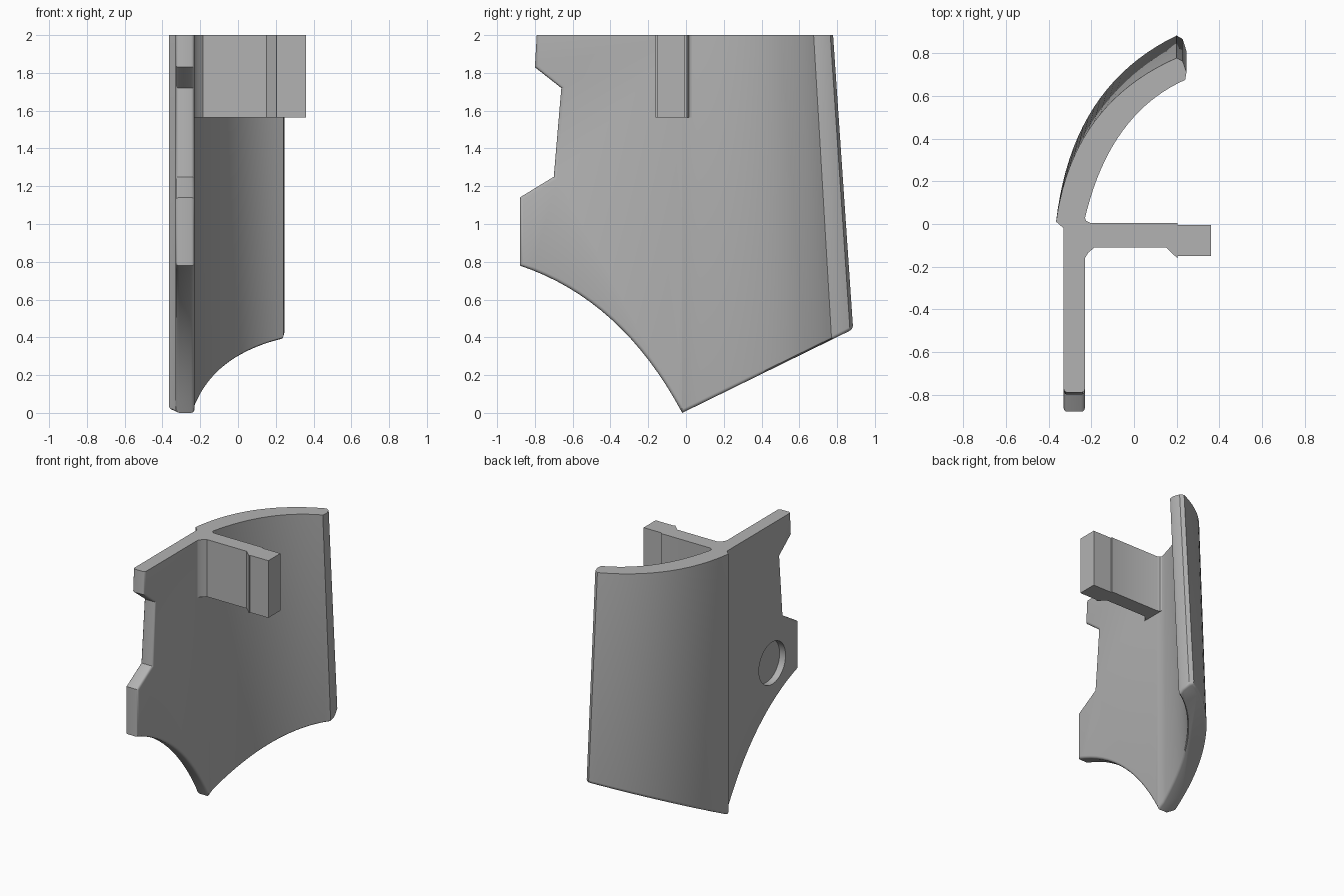
import bpy, bmesh
from mathutils import Vector

cube = bpy.data.objects.get("Cube")
if cube:
    bpy.data.objects.remove(cube, do_unlink=True)

grey = bpy.data.materials.new("plain_grey")
grey.use_nodes = True
colour = (0.45, 0.45, 0.45, 1)
grey.diffuse_color = colour
grey.node_tree.nodes["Principled BSDF"].inputs["Base Color"].default_value = colour

TOP = 2.0


def quad_curve(a, b, c, steps):
    """Points along a quadratic curve from a to c, pulled towards b."""
    a, b, c = Vector(a), Vector(b), Vector(c)
    ts = [i / steps for i in range(steps + 1)]
    return [a * (1 - t) ** 2 + b * 2 * t * (1 - t) + c * t * t for t in ts]


def solid(name, loop_a, loop_b, rounded=None, width=0.018):
    """Skin two matching outlines into a solid; round edges picked by a rule."""
    bm = bmesh.new()
    a = [bm.verts.new(p) for p in loop_a]
    b = [bm.verts.new(p) for p in loop_b]
    bm.faces.new(a)
    bm.faces.new(b[::-1])
    n = len(a)
    for i in range(n):
        j = (i + 1) % n
        bm.faces.new((a[j], a[i], b[i], b[j]))
    bmesh.ops.recalc_face_normals(bm, faces=bm.faces[:])
    if rounded:
        edges = [e for e in bm.edges if rounded(e.verts[0].co, e.verts[1].co)]
        bmesh.ops.bevel(bm, geom=edges, offset=width, segments=3,
                        profile=0.5, affect='EDGES', clamp_overlap=True)
    mesh = bpy.data.meshes.new(name)
    bm.to_mesh(mesh)
    bm.free()
    mesh.materials.append(grey)
    ob = bpy.data.objects.new(name, mesh)
    bpy.context.collection.objects.link(ob)
    return ob


def activate(ob):
    bpy.ops.object.select_all(action='DESELECT')
    ob.select_set(True)
    bpy.context.view_layer.objects.active = ob


# Curved wall: plan section that tapers towards the top, with a slanted foot
outer = quad_curve((-0.365, 0.012), (-0.29, 0.64), (0.2, 0.885), 20)
inner = quad_curve((0.24, 0.768), (-0.115, 0.588), (-0.23, 0.03), 20)
section = ([Vector((-0.33, -0.02))] + outer
           + [Vector((0.228, 0.868)), Vector((0.246, 0.81))]
           + inner + [Vector((-0.23, -0.02))])


def taper(z):
    return 1 - 0.077 * (z - 0.44)


def foot_point(p):
    z = 0.0
    for _ in range(6):
        y = p.y * taper(z) if p.y > 0 else p.y
        z = 0.49 * (y + 0.02)
    return Vector((p.x, y, z))


def head_point(p):
    return Vector((p.x, p.y * taper(TOP) if p.y > 0 else p.y, TOP))


def foot_edge(p, q):
    return max(p.z, q.z) < 1 and max(p.y, q.y) > -0.01


wall = solid("curved_wall", [foot_point(p) for p in section],
             [head_point(p) for p in section], foot_edge)

# Flat plate: side profile with a notch in front and a concave lower edge
profile = [(0, TOP), (-0.79, TOP), (-0.80, 1.83), (-0.66, 1.72),
           (-0.70, 1.25), (-0.88, 1.14)]
profile += [tuple(p) for p in quad_curve((-0.88, 0.78), (-0.34, 0.60), (-0.02, 0), 16)]


def rim_edge(p, q):
    on_side = abs(p.x - q.x) < 1e-4
    on_top = min(p.z, q.z) > TOP - 0.001
    on_back = max(p.y, q.y) > -0.001
    return on_side and not on_top and not on_back


plate = solid("flat_plate", [(-0.33, y, z) for y, z in profile],
              [(-0.23, y, z) for y, z in profile], rim_edge)

# Round recess in the outer side of the plate
bpy.ops.mesh.primitive_cylinder_add(vertices=48, radius=0.16, depth=0.1,
                                    location=(-0.33, -0.565, 0.94),
                                    rotation=(0, 1.5708, 0))
cutter = bpy.context.object
cutter.name = "recess_cutter"
cutter.hide_render = True
cutter.data.materials.append(grey)
cut = plate.modifiers.new("recess", 'BOOLEAN')
cut.operation = 'DIFFERENCE'
cut.solver = 'EXACT'
cut.object = cutter
activate(plate)
bpy.ops.object.modifier_apply(modifier=cut.name)
bpy.data.objects.remove(cutter, do_unlink=True)

# Rib with a filleted root, a flared end and a square end block
rib_plan = [(-0.25, 0.035), (-0.232, 0.035), (-0.225, 0.015), (-0.205, 0.005),
            (0.205, 0.005), (0.205, -0.005), (0.36, -0.005), (0.36, -0.15),
            (0.205, -0.15), (0.205, -0.162), (0.15, -0.11), (-0.185, -0.11),
            (-0.215, -0.135), (-0.23, -0.16), (-0.25, -0.16)]
rib = solid("end_rib", [(x, y, 1.565) for x, y in rib_plan],
            [(x, y, TOP) for x, y in rib_plan])

# Smooth the curves and keep the corners crisp
for ob in (wall, plate, rib):
    activate(ob)
    bpy.ops.object.shade_smooth_by_angle(angle=0.6)
